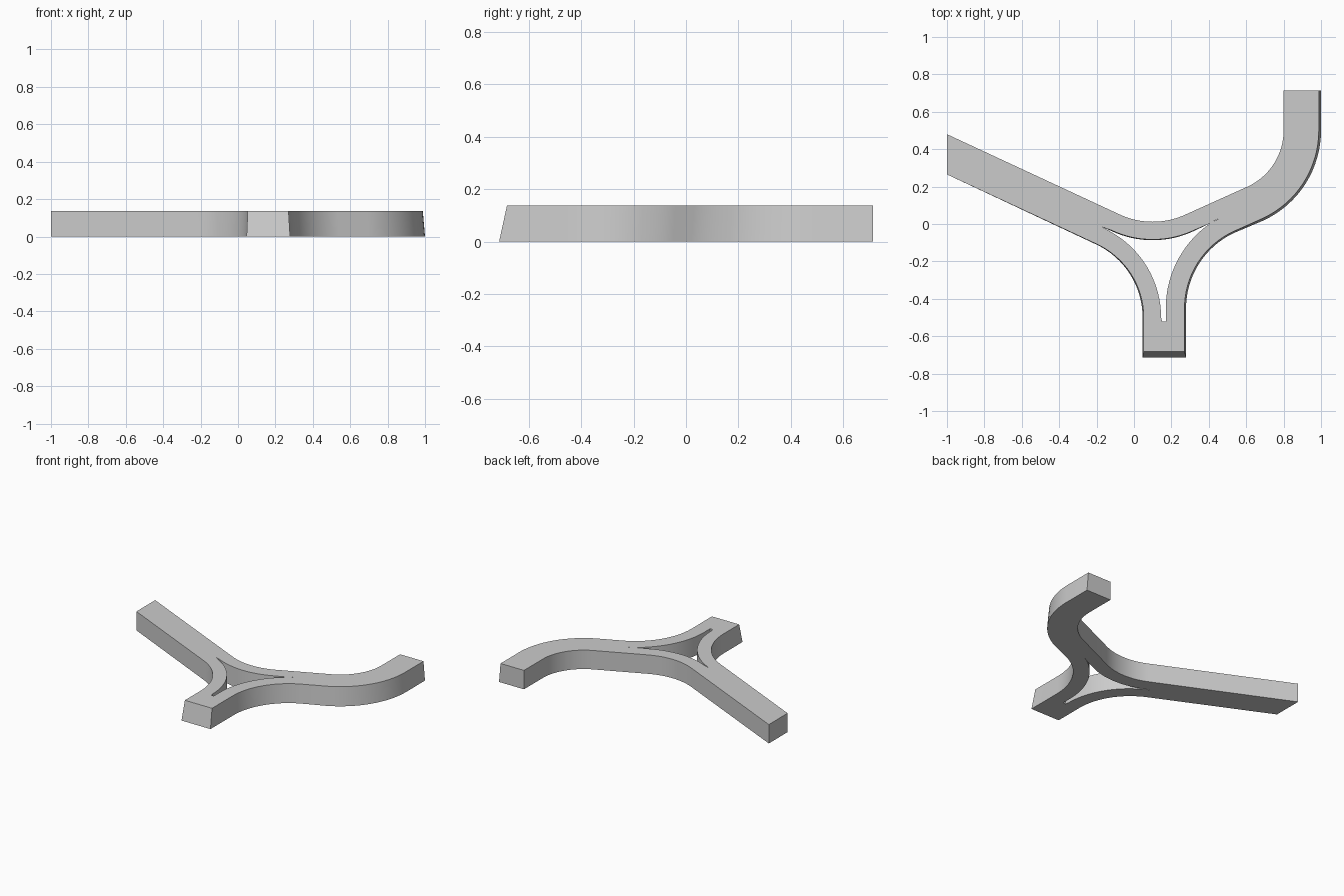
import bpy
import bmesh
from math import cos, sin, radians

if "Cube" in bpy.data.objects:
    bpy.data.objects.remove(bpy.data.objects["Cube"])

HEIGHT = 0.137


def arc(cx, cy, r, start, end, steps=16):
    """Points on a circle from start to end angle in degrees."""
    angles = [radians(start + (end - start) * i / steps) for i in range(steps + 1)]
    return [(cx + r * cos(a), cy + r * sin(a)) for a in angles]


def outer_outline(d):
    """Branching outline, flared by d on the drafted outer walls."""
    return (
        [(-1.0, 0.48)]
        + arc(0.10, 0.432, 0.42, 245, 295)             # dip in the back edge
        + arc(0.47, 0.50, 0.33, -65, 0)                # inside of the right bend
        + [(0.80, 0.713), (0.988 + d, 0.713)]
        + arc(0.47, 0.50, 0.518 + d, 0, -65)           # outside of the right bend
        + arc(0.722, -0.45, 0.452 - d * 0.7, 115, 180)  # right side of the leg
        + [(0.27 + d * 0.7, -0.683 - d * 2.5), (0.052 - d * 0.5, -0.683 - d * 2.5)]
        + arc(-0.38 - d * 0.5, -0.50, 0.432, 0, 65)    # left side of the leg
        + [(-1.0, 0.265)]
    )


def hole_outline(d):
    """Three-cornered opening between the branches."""
    return (
        [(-0.17, -0.016)]
        + arc(0.10, 0.432, 0.515 + d * 0.3, 245, 295)  # under the back edge
        + [(0.452, 0.027)]
        + arc(0.722, -0.45, 0.552, 121, 180)           # right flank
        + [(0.17, -0.52), (0.15, -0.52)]
        + arc(-0.38, -0.50, 0.525, 0, 62)              # left flank
    )


bm = bmesh.new()


def ring(points, z):
    verts = [bm.verts.new((x, y, z)) for x, y in points]
    edges = [bm.edges.new((verts[i - 1], verts[i])) for i in range(len(verts))]
    return verts, edges


# Top and bottom faces, each with the opening left free
levels = []
for z, d in ((0.0, 0.012), (HEIGHT, 0.0)):
    outer, outer_edges = ring(outer_outline(d), z)
    inner, inner_edges = ring(hole_outline(d), z)
    bmesh.ops.triangle_fill(bm, edges=outer_edges + inner_edges, use_beauty=True)
    levels.append((outer, inner))

# Outer walls and opening walls
for low, high in zip(*levels):
    for i in range(len(low)):
        bm.faces.new((low[i - 1], low[i], high[i], high[i - 1]))

bmesh.ops.recalc_face_normals(bm, faces=bm.faces[:])
mesh = bpy.data.meshes.new("branching_slab")
bm.to_mesh(mesh)
bm.free()

grey = bpy.data.materials.new("light_grey")
grey.diffuse_color = (0.6, 0.6, 0.6, 1.0)
grey.use_nodes = True
grey.node_tree.nodes["Principled BSDF"].inputs["Base Color"].default_value = grey.diffuse_color
mesh.materials.append(grey)

slab = bpy.data.objects.new("branching_slab", mesh)
bpy.context.collection.objects.link(slab)
bpy.context.view_layer.objects.active = slab
slab.select_set(True)
bpy.ops.object.shade_smooth_by_angle(angle=radians(30))
